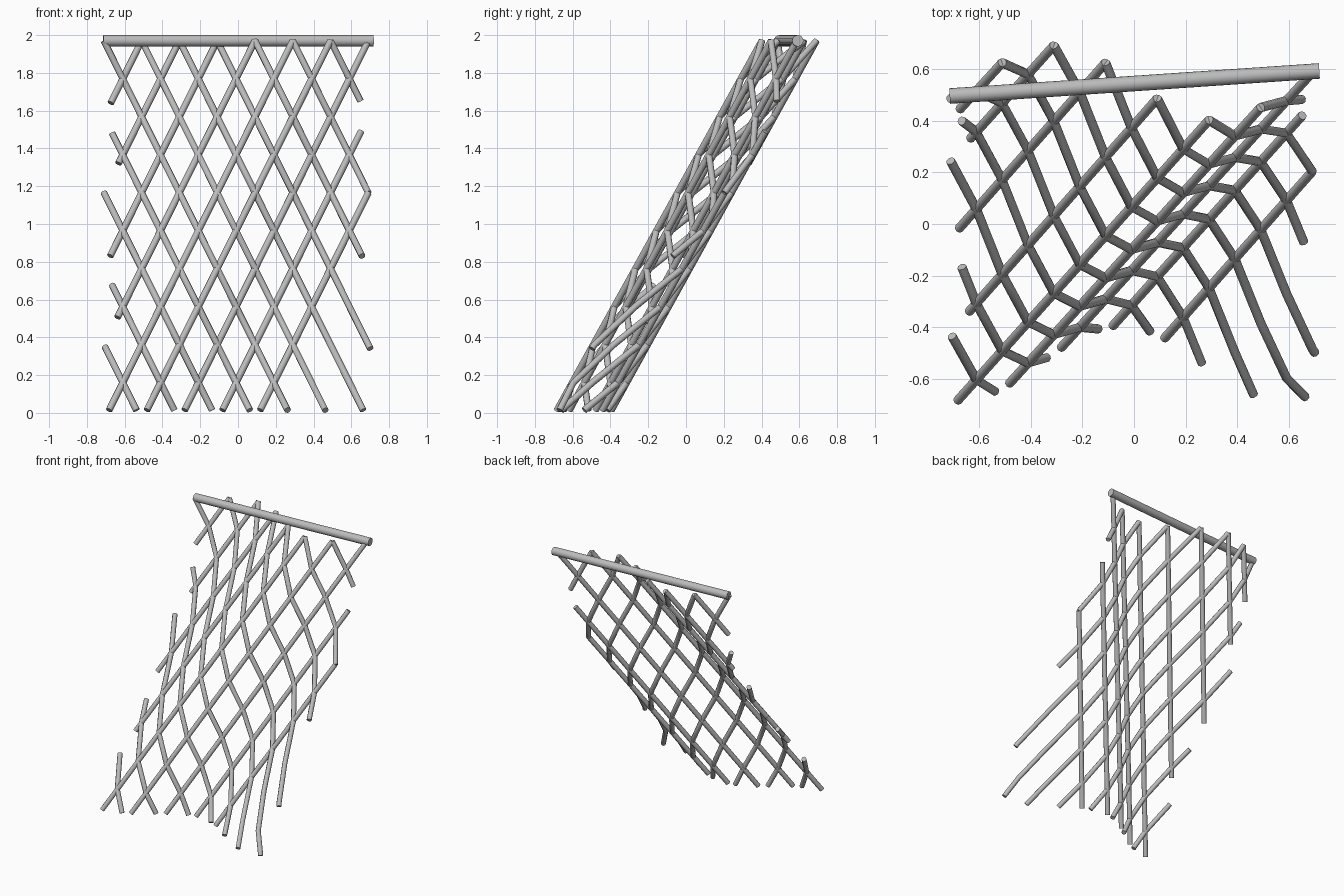
import bpy
import math
from mathutils import Vector

cube = bpy.data.objects.get("Cube")
if cube:
    bpy.data.objects.remove(cube, do_unlink=True)

TOP, BASE, ROW, STEP = 1.97, 0.014, 0.2011, 0.1
LEFT = -0.71

# One grey metal for everything
grey = bpy.data.materials.new("grey_metal")
grey.use_nodes = True
grey.diffuse_color = (0.5, 0.5, 0.5, 1)
grey.node_tree.nodes["Principled BSDF"].inputs["Base Color"].default_value = (0.5, 0.5, 0.5, 1)


def sheet_point(x, z):
    """Point on the leaning, rippled sheet that the lattice follows."""
    ripple = 0.145 * math.cos(5 * (x + 0.06 - 0.511 * z))
    return Vector((x, -0.546 + 0.554 * z + ripple, z))


def tube(name, points, radius, resolution):
    """Capped round tube along a polyline, turned into a mesh."""
    curve = bpy.data.curves.new(name, "CURVE")
    curve.dimensions = "3D"
    curve.bevel_depth = radius
    curve.bevel_resolution = resolution
    curve.use_fill_caps = True
    spline = curve.splines.new("POLY")
    spline.points.add(len(points) - 1)
    for target, p in zip(spline.points, points):
        target.co = (*p, 1)
    obj = bpy.data.objects.new(name, curve)
    bpy.context.collection.objects.link(obj)
    bpy.ops.object.select_all(action="DESELECT")
    obj.select_set(True)
    bpy.context.view_layer.objects.active = obj
    bpy.ops.object.convert(target="MESH")
    obj = bpy.context.view_layer.objects.active
    obj.data.materials.clear()
    obj.data.materials.append(grey)
    bpy.ops.object.shade_smooth_by_angle(angle=math.radians(50))
    return obj


def lattice_rod(name, column, direction, high, low):
    """Diagonal rod bending at every crossing row between two heights."""
    rows = [TOP - ROW * i for i in range(10)]
    inner = [z for z in rows if low + 0.01 < z < high - 0.01]
    points = []
    for z in [high] + inner + [low]:
        x = LEFT + 2 * STEP * column + direction * STEP * (TOP - z) / ROW
        points.append(sheet_point(x, z))
    tube(name, points, 0.018, 2)


# Rods falling to the right: column at the top, upper end, lower end
falling_right = [
    (-4, 0.35, BASE), (-3, 0.675, BASE), (-2, 1.165, BASE), (-1, 1.48, BASE),
    (0, TOP, BASE), (1, TOP, BASE), (2, TOP, BASE), (3, TOP, 0.34),
    (4, TOP, 0.83), (5, TOP, 1.165), (6, TOP, 1.65),
]
for i, (column, high, low) in enumerate(falling_right):
    lattice_rod(f"right_falling_rod_{i + 1}", column, 1, high, low)

# Rods falling to the left
falling_left = [
    (1, TOP, 1.64), (2, TOP, 1.32), (3, TOP, 0.83), (4, TOP, 0.505),
    (5, TOP, BASE), (6, TOP, BASE), (7, TOP, BASE),
    (8, 1.49, BASE), (9, 1.165, BASE),
]
for i, (column, high, low) in enumerate(falling_left):
    lattice_rod(f"left_falling_rod_{i + 1}", column, -1, high, low)

# Straight bar across the top
tube("top_bar", [Vector((-0.713, 0.495, 1.97)), Vector((0.717, 0.592, 1.97))], 0.03, 6)
